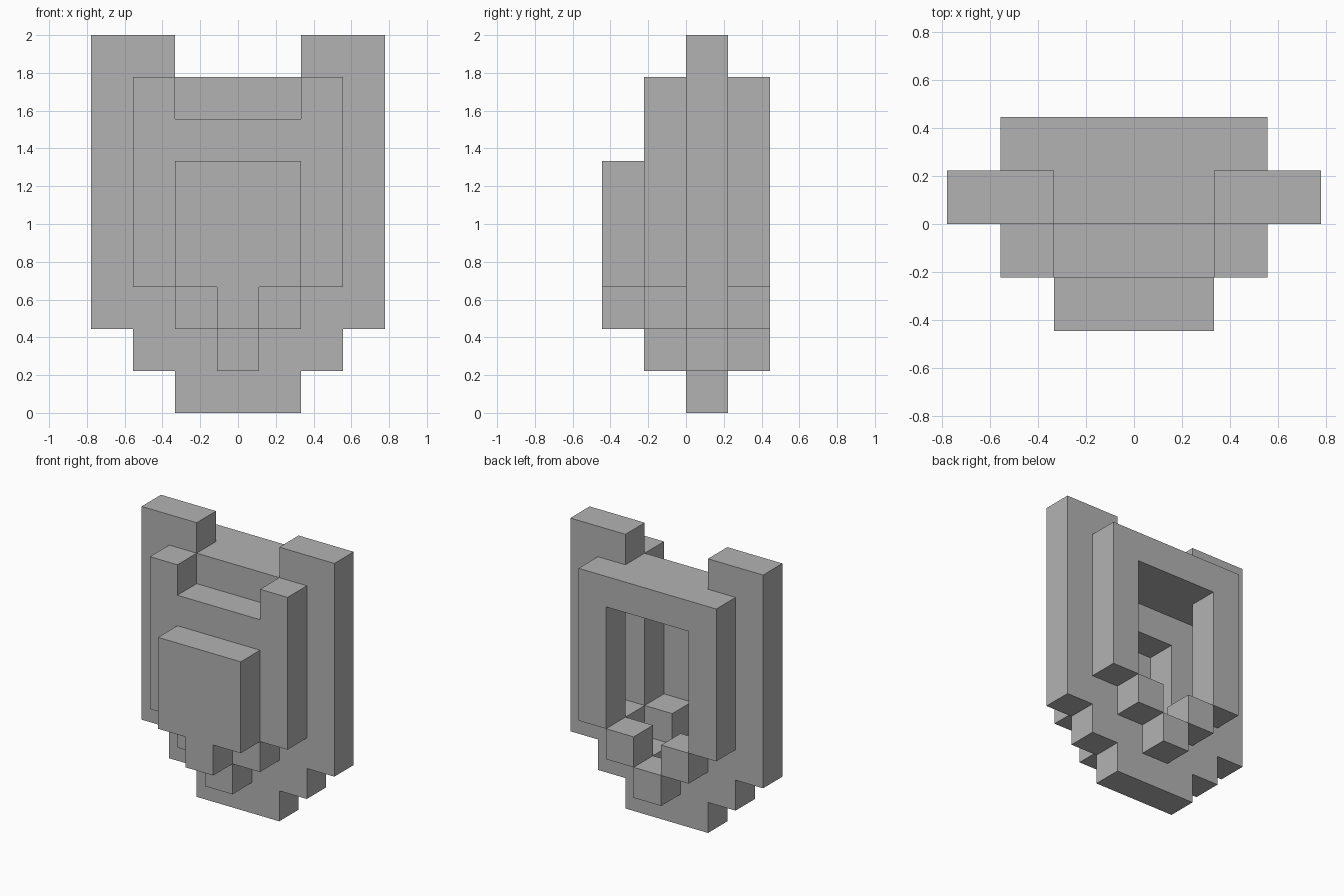
import bpy
import bmesh
from mathutils import Vector

if "Cube" in bpy.data.objects:
    bpy.data.objects.remove(bpy.data.objects["Cube"], do_unlink=True)

U = 2 / 9  # one block

# Single plain grey
grey = bpy.data.materials.new("plain_grey")
grey.use_nodes = True
colour = (0.45, 0.45, 0.45, 1)
grey.diffuse_color = colour
grey.node_tree.nodes["Principled BSDF"].inputs["Base Color"].default_value = colour
grey.node_tree.nodes["Principled BSDF"].inputs["Roughness"].default_value = 0.9

# Each slab is one block deep; rows run top to bottom, '#' is solid.
# Slabs are listed from the front to the back.
SLABS = {
    "front_plate": [
        ".......",
        ".......",
        ".......",
        "..###..",
        "..###..",
        "..###..",
        "...#...",
        ".......",
        ".......",
    ],
    "front_frame": [
        ".......",
        ".#...#.",
        ".#####.",
        ".#...#.",
        ".#...#.",
        ".#...#.",
        "..#.#..",
        "...#...",
        ".......",
    ],
    "outer_rim": [
        "##...##",
        "#######",
        "#.....#",
        "#.....#",
        "#.....#",
        "#.....#",
        "##...##",
        ".##.##.",
        "..###..",
    ],
    "back_frame": [
        ".......",
        ".#####.",
        ".#...#.",
        ".#...#.",
        ".#...#.",
        ".#...#.",
        "..#.#..",
        "...#...",
        ".......",
    ],
}

AXES = [Vector((1, 0, 0)), Vector((0, 1, 0)), Vector((0, 0, 1))]


def build_slab(name, rows, depth):
    """Skin the solid cells of one slab, then merge the flat faces."""
    cells = {(c, depth, len(rows) - 1 - r)
             for r, row in enumerate(rows)
             for c, mark in enumerate(row) if mark == "#"}
    bm = bmesh.new()
    verts = {}

    def corner(p):
        key = tuple(round(2 * v) for v in p)
        if key not in verts:
            verts[key] = bm.verts.new(((p.x - 3) * U, (p.y - 1.5) * U, (p.z + 0.5) * U))
        return verts[key]

    for cell in cells:
        for i, axis in enumerate(AXES):
            for sign in (-1, 1):
                n = axis * sign
                mid = Vector(cell)
                if tuple(round(v) for v in mid + n) in cells:
                    continue
                a = AXES[(i + 1) % 3]
                b = n.cross(a)
                bm.faces.new([corner(mid + (n + a * s + b * t) / 2)
                              for s, t in ((-1, -1), (1, -1), (1, 1), (-1, 1))])
    bmesh.ops.dissolve_limit(bm, angle_limit=0.01, verts=bm.verts[:], edges=bm.edges[:])
    mesh = bpy.data.meshes.new(name)
    bm.to_mesh(mesh)
    bm.free()
    mesh.materials.append(grey)
    bpy.context.collection.objects.link(bpy.data.objects.new(name, mesh))


for depth, (name, rows) in enumerate(SLABS.items()):
    build_slab(name, rows, depth)
